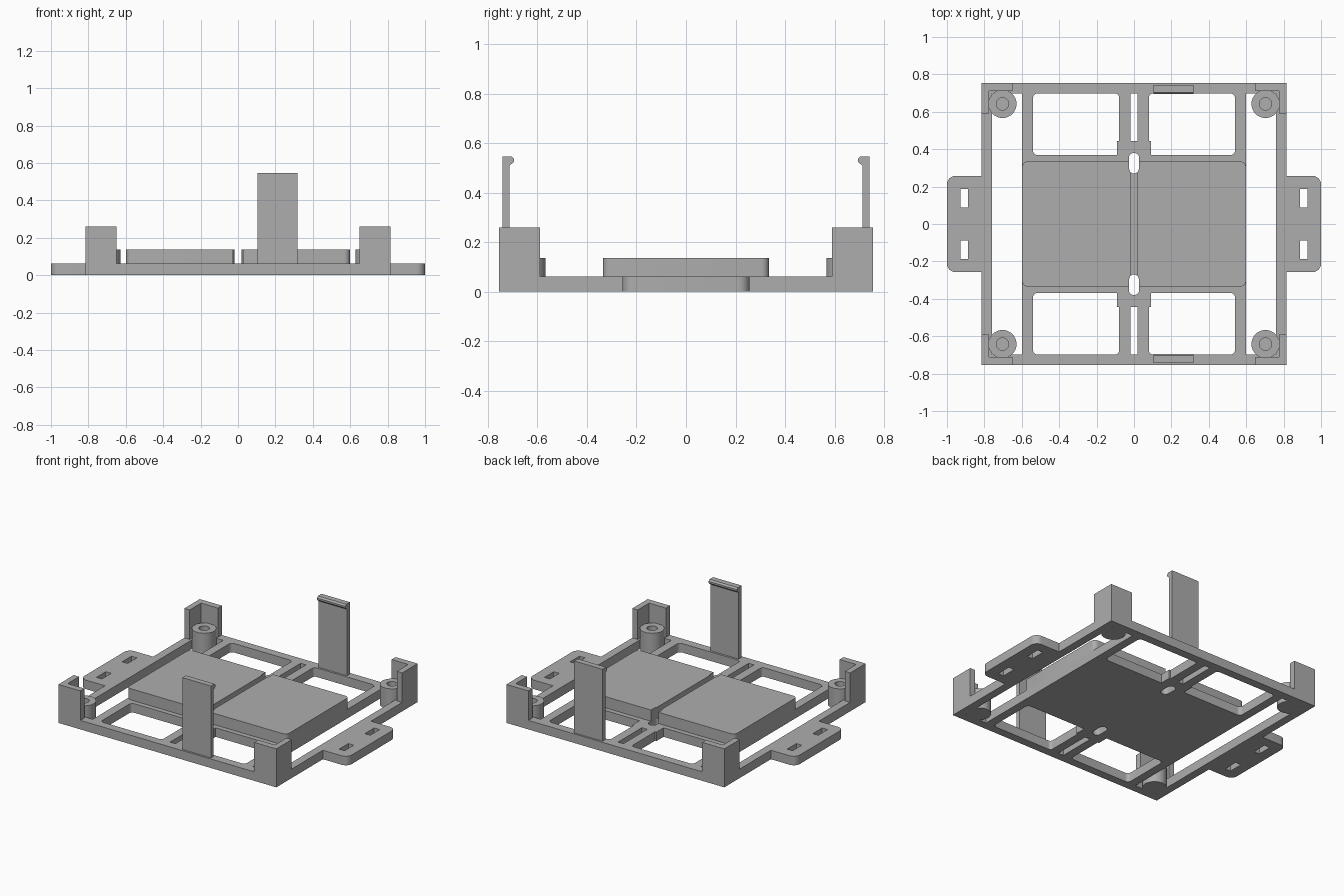
import bpy, bmesh, math
from mathutils import Vector, Matrix

cube = bpy.data.objects.get("Cube")
if cube:
    bpy.data.objects.remove(cube, do_unlink=True)

BASE, PAD, WALL = 0.061, 0.137, 0.26    # top heights

grey = bpy.data.materials.new("grey plastic")
grey.use_nodes = True
colour = (0.42, 0.42, 0.42, 1)
grey.diffuse_color = colour
grey.node_tree.nodes["Principled BSDF"].inputs["Base Color"].default_value = colour


def finish(name, bm):
    bmesh.ops.remove_doubles(bm, verts=bm.verts, dist=1e-5)
    bmesh.ops.recalc_face_normals(bm, faces=bm.faces)
    mesh = bpy.data.meshes.new(name)
    bm.to_mesh(mesh)
    bm.free()
    mesh.materials.append(grey)
    obj = bpy.data.objects.new(name, mesh)
    bpy.context.collection.objects.link(obj)
    bpy.ops.object.select_all(action='DESELECT')
    obj.select_set(True)
    bpy.context.view_layer.objects.active = obj
    bpy.ops.object.shade_smooth_by_angle(angle=math.radians(30))
    return obj


def rounded(points, steps=6):
    """Turn (x, y, radius) corners into a loop with filleted right angles."""
    loop = []
    for i, (x, y, r) in enumerate(points):
        p = Vector((x, y))
        if not r:
            loop.append(p)
            continue
        d1 = (Vector(points[i - 1][:2]) - p).normalized()
        d2 = (Vector(points[(i + 1) % len(points)][:2]) - p).normalized()
        centre = p + r * (d1 + d2)
        for k in range(steps + 1):
            t = math.pi / 2 * k / steps
            loop.append(centre - r * (d2 * math.cos(t) + d1 * math.sin(t)))
    return loop


def rect(x0, y0, x1, y1, r=0):
    return rounded([(x0, y0, r), (x1, y0, r), (x1, y1, r), (x0, y1, r)])


def flip(loop, sx, sy):
    return [Vector((p.x * sx, p.y * sy)) for p in loop]


def extrude(name, loops, low, high, matrix=None):
    """Fill an outline with holes and give it thickness."""
    bm = bmesh.new()
    for loop in loops:
        vs = [bm.verts.new((p.x, p.y, low)) for p in loop]
        for a, b in zip(vs, vs[1:] + vs[:1]):
            bm.edges.new((a, b))
    bmesh.ops.triangle_fill(bm, edges=bm.edges[:], use_beauty=True, use_dissolve=False)
    result = bmesh.ops.extrude_face_region(bm, geom=bm.faces[:], use_keep_orig=True)
    top = [g for g in result["geom"] if isinstance(g, bmesh.types.BMVert)]
    bmesh.ops.translate(bm, verts=top, vec=(0, 0, high - low))
    if matrix:
        bm.transform(matrix)
    return finish(name, bm)


# Base frame with mounting ears, windows and slots
half = [(0.815, -0.755, 0), (0.815, -0.257, 0), (1, -0.257, 0.045),
        (1, 0.257, 0.045), (0.815, 0.257, 0), (0.815, 0.755, 0)]
outline = rounded(half + [(-x, -y, r) for x, y, r in half])
window = rounded([(0.54, 0.368, 0.025), (0.54, 0.698, 0.025), (0.08, 0.698, 0.02),
                  (0.08, 0.443, 0), (0.09, 0.443, 0), (0.09, 0.368, 0)])
loops = [outline]
for sx in (1, -1):
    loops.append(flip(rect(0.598, -0.698, 0.76, 0.698), sx, 1))
    for sy in (1, -1):
        loops.append(flip(window, sx, sy))
        loops.append(flip(rect(0.887, 0.088, 0.928, 0.187), sx, sy))
for sy in (1, -1):
    loops.append(flip(rect(-0.02, 0.443, 0.02, 0.698), 1, sy))
    loops.append(flip(rect(-0.028, 0.27, 0.028, 0.38, 0.0279), 1, sy))
extrude("base_frame", loops, 0, BASE)

# Raised pads either side of the centre channel, notched around the slots
pad = rounded([(0.028, 0.335, 0), (0.598, 0.335, 0.03), (0.598, -0.335, 0.03),
               (0.028, -0.335, 0), (0.028, -0.298, 0), (0.02, -0.278, 0),
               (0.02, 0.278, 0), (0.028, 0.298, 0)])
for sx, side in ((1, "left"), (-1, "right")):
    extrude(side + "_pad", [flip(pad, sx, 1)], BASE, PAD)

# Corner walls and screw bosses
wall = [Vector(p) for p in ((0.65, 0.755), (0.815, 0.755), (0.815, 0.59),
                            (0.775, 0.59), (0.775, 0.712), (0.65, 0.712))]
boss = [(0, 0), (0.075, 0), (0.075, PAD), (0.033, PAD), (0.033, BASE), (0, BASE)]
for sx, side in ((1, "left"), (-1, "right")):
    for sy, end in ((1, "back"), (-1, "front")):
        extrude(f"{end}_{side}_corner_wall", [flip(wall, sx, sy)], BASE, WALL)
        bm = bmesh.new()
        vs = [bm.verts.new((r, 0, z)) for r, z in boss]
        edges = [bm.edges.new(pair) for pair in zip(vs, vs[1:])]
        bmesh.ops.spin(bm, geom=vs + edges, cent=(0, 0, 0), axis=(0, 0, 1),
                       angle=math.tau, steps=40)
        bm.transform(Matrix.Translation((0.703 * sx, 0.642 * sy, 0)))
        finish(f"{end}_{side}_screw_boss", bm)

# Snap clips: hooked profile in y-z, extruded along x
clip = [Vector(p) for p in ((0.742, BASE), (0.712, BASE), (0.712, 0.51), (0.694, 0.525),
                            (0.694, 0.537), (0.704, 0.547), (0.742, 0.547))]
to_side = Matrix(((0, 0, 1, 0), (1, 0, 0, 0), (0, 1, 0, 0), (0, 0, 0, 1)))
for sy, end in ((1, "back"), (-1, "front")):
    extrude(end + "_snap_clip", [flip(clip, sy, 1)], 0.105, 0.317, to_side)
